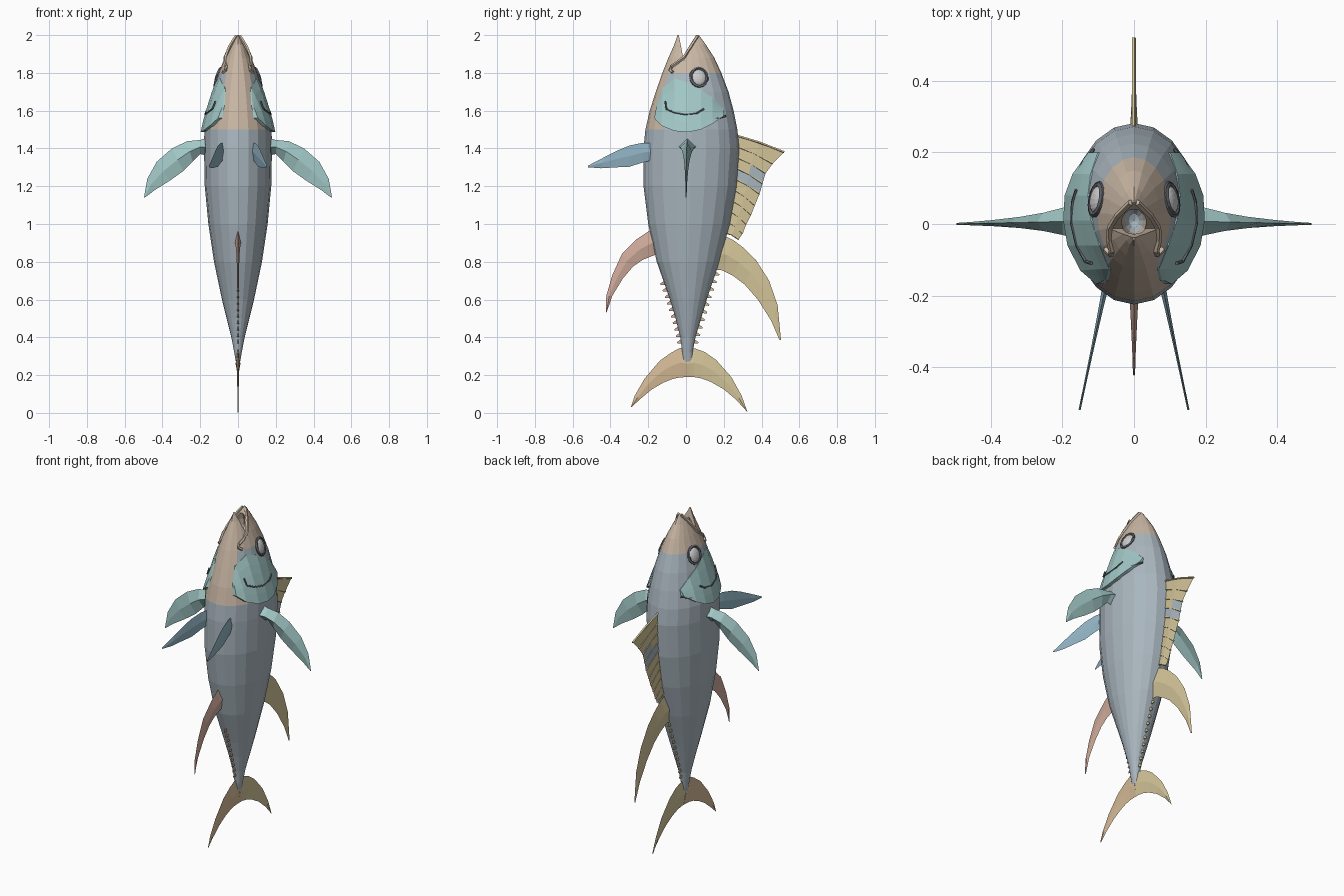
import bpy, bmesh, math
from mathutils import Matrix, Vector

if "Cube" in bpy.data.objects:
    bpy.data.objects.remove(bpy.data.objects["Cube"])


def material(name, r, g, b):
    m = bpy.data.materials.new(name)
    m.diffuse_color = (r, g, b, 1)
    m.use_nodes = True
    m.node_tree.nodes["Principled BSDF"].inputs["Base Color"].default_value = m.diffuse_color
    return m


GREY = material("slate", 0.40, 0.47, 0.52)
TAN = material("tan", 0.58, 0.47, 0.37)
TEAL = material("teal", 0.36, 0.58, 0.57)
BLUE = material("blue", 0.30, 0.48, 0.58)
GOLD = material("gold", 0.66, 0.56, 0.32)
RUST = material("rust", 0.63, 0.41, 0.33)
ORANGE = material("orange", 0.68, 0.50, 0.31)
DARK = material("dark", 0.12, 0.13, 0.15)
EYE = material("eye", 0.55, 0.56, 0.58)


def finish(name, bm, mat, mirror=False):
    bmesh.ops.recalc_face_normals(bm, faces=bm.faces)
    me = bpy.data.meshes.new(name)
    bm.to_mesh(me)
    bm.free()
    me.materials.append(mat)
    ob = bpy.data.objects.new(name, me)
    bpy.context.collection.objects.link(ob)
    if mirror:
        ob.modifiers.new("Mirror", "MIRROR").use_mirror_merge = False
    return ob


def add_loft(bm, rings):
    vs = [[bm.verts.new(p) for p in r] for r in rings]
    n = len(vs[0])
    for a, b in zip(vs, vs[1:]):
        for i in range(n):
            bm.faces.new((a[i], a[(i + 1) % n], b[(i + 1) % n], b[i]))
    bm.faces.new(vs[0])
    bm.faces.new(vs[-1])


def fin(name, lead, trail, root, mat, place=lambda a, z, t: (t, a, z), mirror=False, tip=0.003):
    """Lens-section blade lofted between a leading and a trailing edge."""
    rings = []
    for i, (l, r) in enumerate(zip(lead, trail)):
        t = tip + root * (1 - i / (len(lead) - 1)) ** 2
        m = ((l[0] + r[0]) / 2, (l[1] + r[1]) / 2)
        rings.append([place(*l, 0), place(*m, t), place(*r, 0), place(*m, -t)])
    bm = bmesh.new()
    add_loft(bm, rings)
    return finish(name, bm, mat, mirror)


def add_tube(bm, pts, r, sides=5):
    pts = [Vector(p) for p in pts]
    rings = []
    for i, p in enumerate(pts):
        d = (pts[min(i + 1, len(pts) - 1)] - pts[max(i - 1, 0)]).normalized()
        u = d.cross(Vector((0.3, 0.2, 0.9))).normalized()
        v = d.cross(u)
        rings.append([p + r * (u * math.cos(k * math.tau / sides) + v * math.sin(k * math.tau / sides))
                      for k in range(sides)])
    add_loft(bm, rings)


def paint(ob, mat, test):
    ob.data.materials.append(mat)
    k = len(ob.data.materials) - 1
    for p in ob.data.polygons:
        if test(p.center):
            p.material_index = k


# Body profile: z, belly y, back y, half width
PROFILE = [(0.24, -0.01, 0.03, 0.006), (0.32, -0.02, 0.035, 0.02), (0.4, -0.03, 0.05, 0.035),
           (0.5, -0.055, 0.08, 0.06), (0.6, -0.085, 0.11, 0.085), (0.8, -0.155, 0.177, 0.127),
           (1.0, -0.2, 0.232, 0.157), (1.2, -0.225, 0.268, 0.176), (1.4, -0.225, 0.282, 0.18),
           (1.5, -0.215, 0.272, 0.178), (1.6, -0.192, 0.252, 0.158), (1.7, -0.16, 0.225, 0.133),
           (1.8, -0.125, 0.187, 0.103), (1.88, -0.093, 0.15, 0.07), (1.95, -0.062, 0.105, 0.037),
           (2.0, -0.045, 0.068, 0.008)]


def section(z):
    for a, b in zip(PROFILE, PROFILE[1:]):
        if z <= b[0]:
            f = (z - a[0]) / (b[0] - a[0])
            return [a[k] + f * (b[k] - a[k]) for k in (1, 2, 3)]
    return PROFILE[-1][1:]


def side_x(y, z):
    f, b, w = section(z)
    return w * math.sqrt(max(0, 1 - ((y - (f + b) / 2) / ((b - f) / 2)) ** 2))


# Body and head
bm = bmesh.new()
rings = []
for z, f, b, w in PROFILE:
    rings.append([(w * math.sin(k * math.tau / 20), (f + b) / 2 - (b - f) / 2 * math.cos(k * math.tau / 20), z)
                  for k in range(20)])
add_loft(bm, rings)
body = finish("body", bm, GREY)

# Open mouth: wedge between the jaws, then the hollow behind it
wedge = bmesh.new()
outline = [(-0.012, 1.865), (0.06, 2.0), (0.06, 2.1), (-0.038, 2.1), (-0.038, 2.0)]
add_loft(wedge, [[(x, y, z) for y, z in outline] for x in (-0.3, 0.3)])
hollow = bmesh.new()
bmesh.ops.create_uvsphere(hollow, u_segments=12, v_segments=8, radius=1,
                          matrix=Matrix.Translation((0, 0.01, 1.88)) @ Matrix.Diagonal((0.036, 0.05, 0.11, 1)))
bpy.context.view_layer.objects.active = body
for name, cut in (("mouth_wedge", wedge), ("mouth_hollow", hollow)):
    cutter = finish(name, cut, DARK)
    cutter.hide_render = True
    md = body.modifiers.new(name, "BOOLEAN")
    md.operation, md.solver, md.object = "DIFFERENCE", "EXACT", cutter
    bpy.ops.object.modifier_apply(modifier=md.name)
    bpy.data.objects.remove(cutter)
paint(body, TAN, lambda c: c.z > 1.81 or (c.z > 1.53 and c.y < -0.1))

# Upper lips with hooked ends
bm = bmesh.new()
lip = [(0.06, 1.995), (0.025, 1.94), (-0.01, 1.885), (-0.045, 1.855), (-0.075, 1.835), (-0.085, 1.815), (-0.07, 1.803)]
add_tube(bm, [(side_x(y, z) + 0.003, y, z) for y, z in lip], 0.009)
finish("upper_lip", bm, TAN, True)

# Gill covers, flaring at the trailing edge
bm = bmesh.new()
top = [(-0.155, 1.63), (-0.125, 1.72), (-0.06, 1.77), (0.01, 1.75), (0.08, 1.71), (0.14, 1.67), (0.2, 1.61)]
low = [(-0.168, 1.56), (-0.13, 1.52), (-0.06, 1.492), (0.01, 1.486), (0.08, 1.5), (0.14, 1.53), (0.2, 1.575)]
for inset in (0, 0.022):
    grid = []
    for a, b in zip(top, low):
        col = []
        for k in range(6):
            v = k / 5
            y, z = a[0] + v * (b[0] - a[0]), a[1] + v * (b[1] - a[1])
            col.append(bm.verts.new((side_x(y, z) + 0.003 + 0.017 * v - inset, y, z)))
        grid.append(col)
    for p, q in zip(grid, grid[1:]):
        for k in range(5):
            bm.faces.new((p[k], q[k], q[k + 1], p[k + 1]))
bmesh.ops.bridge_loops(bm, edges=[e for e in bm.edges if e.is_boundary])
finish("gill_cover", bm, TEAL, True)

# Cheek grooves
bm = bmesh.new()
for pts, off in (([(-0.11, 1.65), (-0.105, 1.61), (-0.06, 1.59), (0, 1.58), (0.06, 1.588), (0.095, 1.61)], 0.013),
                 ([(0.135, 1.552), (0.17, 1.56), (0.21, 1.572)], 0.012)):
    add_tube(bm, [(side_x(y, z) + off, y, z) for y, z in pts], 0.005)
finish("cheek_groove", bm, DARK, True)

# Eyes and dark eye rims
place_eye = (Matrix.Translation((0.101, 0.068, 1.775)) @ Matrix.Rotation(math.radians(10), 4, "Z")
             @ Matrix.Rotation(math.radians(-17), 4, "Y"))
bm = bmesh.new()
bmesh.ops.create_uvsphere(bm, u_segments=16, v_segments=10, radius=1,
                          matrix=place_eye @ Matrix.Diagonal((0.02, 0.04, 0.045, 1)))
finish("eye", bm, EYE, True)
bm = bmesh.new()
ring = [place_eye @ Vector((0.004, 0.043 * math.cos(k * math.tau / 16), 0.05 * math.sin(k * math.tau / 16)))
        for k in range(17)]
add_tube(bm, ring, 0.009)
finish("eye_rim", bm, DARK, True)

# First dorsal fin with its spines
outer = [(0.52, 1.38), (0.46, 1.32), (0.422, 1.27), (0.405, 1.215), (0.39, 1.16),
         (0.365, 1.1), (0.345, 1.05), (0.32, 1.0), (0.3, 0.95), (0.28, 0.92)]
zs = [1.47 - 0.057 * i for i in range(10)]
base = [(section(z)[1] - 0.015, z) for z in zs]
dorsal = fin("first_dorsal_fin", outer, base, 0, GOLD, tip=0.005)
paint(dorsal, GREY, lambda c: 1.2 < c.z < 1.29)
bm = bmesh.new()
for (y0, z0), (y1, z1) in zip(base, outer):
    add_tube(bm, [(0, y0, z0), (0, (y0 + y1) / 2, (z0 + z1) / 2 + 0.006), (0, y1, z1)], 0.006, 4)
finish("dorsal_spines", bm, GOLD)

# Second dorsal and anal fins
fin("second_dorsal_fin",
    [(0.2, 0.94), (0.25, 0.915), (0.31, 0.87), (0.37, 0.81), (0.44, 0.7), (0.485, 0.57), (0.503, 0.385)],
    [(0.12, 0.76), (0.19, 0.755), (0.25, 0.725), (0.31, 0.68), (0.38, 0.6), (0.45, 0.49), (0.493, 0.39)], 0.016, GOLD)
fin("anal_fin",
    [(-0.16, 0.98), (-0.2, 0.96), (-0.26, 0.92), (-0.34, 0.84), (-0.39, 0.73), (-0.422, 0.62), (-0.424, 0.53)],
    [(-0.12, 0.85), (-0.18, 0.83), (-0.23, 0.81), (-0.28, 0.775), (-0.335, 0.71), (-0.39, 0.62), (-0.419, 0.535)],
    0.016, RUST)

# Paired pectoral and pelvic fins
fin("pectoral_fin",
    [(0.15, 1.46), (0.2, 1.445), (0.27, 1.438), (0.35, 1.4), (0.43, 1.33), (0.48, 1.24), (0.498, 1.14)],
    [(0.15, 1.36), (0.2, 1.37), (0.24, 1.33), (0.29, 1.28), (0.36, 1.23), (0.44, 1.18), (0.49, 1.142)],
    0.05, TEAL, lambda a, z, t: (a, t + 0.012 * (1 - a / 0.5), z), True)
fin("pelvic_fin",
    [(-0.17, 1.43), (-0.23, 1.43), (-0.3, 1.415), (-0.36, 1.39), (-0.43, 1.355), (-0.52, 1.308)],
    [(-0.17, 1.34), (-0.23, 1.325), (-0.3, 1.303), (-0.37, 1.3), (-0.45, 1.295), (-0.518, 1.3)],
    0.006, BLUE, lambda a, z, t: (0.085 + 0.21 * (-a - 0.2) + t, a, z), True)

# Tail fin lobes
fin("tail_lobe_back",
    [(0.0, 0.33), (0.045, 0.342), (0.1, 0.322), (0.16, 0.28), (0.24, 0.19), (0.295, 0.09), (0.327, 0.0)],
    [(0.0, 0.19), (0.04, 0.19), (0.08, 0.183), (0.13, 0.165), (0.2, 0.125), (0.265, 0.07), (0.318, 0.012)], 0.01, GOLD)
fin("tail_lobe_front",
    [(0.02, 0.33), (-0.03, 0.345), (-0.08, 0.318), (-0.14, 0.275), (-0.22, 0.18), (-0.272, 0.09), (-0.293, 0.028)],
    [(0.02, 0.19), (-0.03, 0.188), (-0.07, 0.18), (-0.12, 0.16), (-0.18, 0.125), (-0.24, 0.075), (-0.285, 0.034)],
    0.01, ORANGE)

# Finlets along the back and belly of the tail stalk
for name, side, sign, start, mat in (("back_finlets", 1, 1, 0.74, GOLD), ("belly_finlets", 0, -1, 0.69, RUST)):
    bm = bmesh.new()
    for i in range(10):
        z = start - i * (start - 0.38) / 9
        y = section(z)[side]
        add_loft(bm, [[(-0.005, y - sign * 0.01, z + 0.016), (0.005, y - sign * 0.01, z + 0.016),
                       (0.005, y - sign * 0.01, z - 0.012), (-0.005, y - sign * 0.01, z - 0.012)],
                      [(-0.001, y + sign * 0.02, z - 0.006), (0.001, y + sign * 0.02, z - 0.006),
                       (0.001, y + sign * 0.018, z - 0.013), (-0.001, y + sign * 0.018, z - 0.013)]])
    finish(name, bm, mat)
